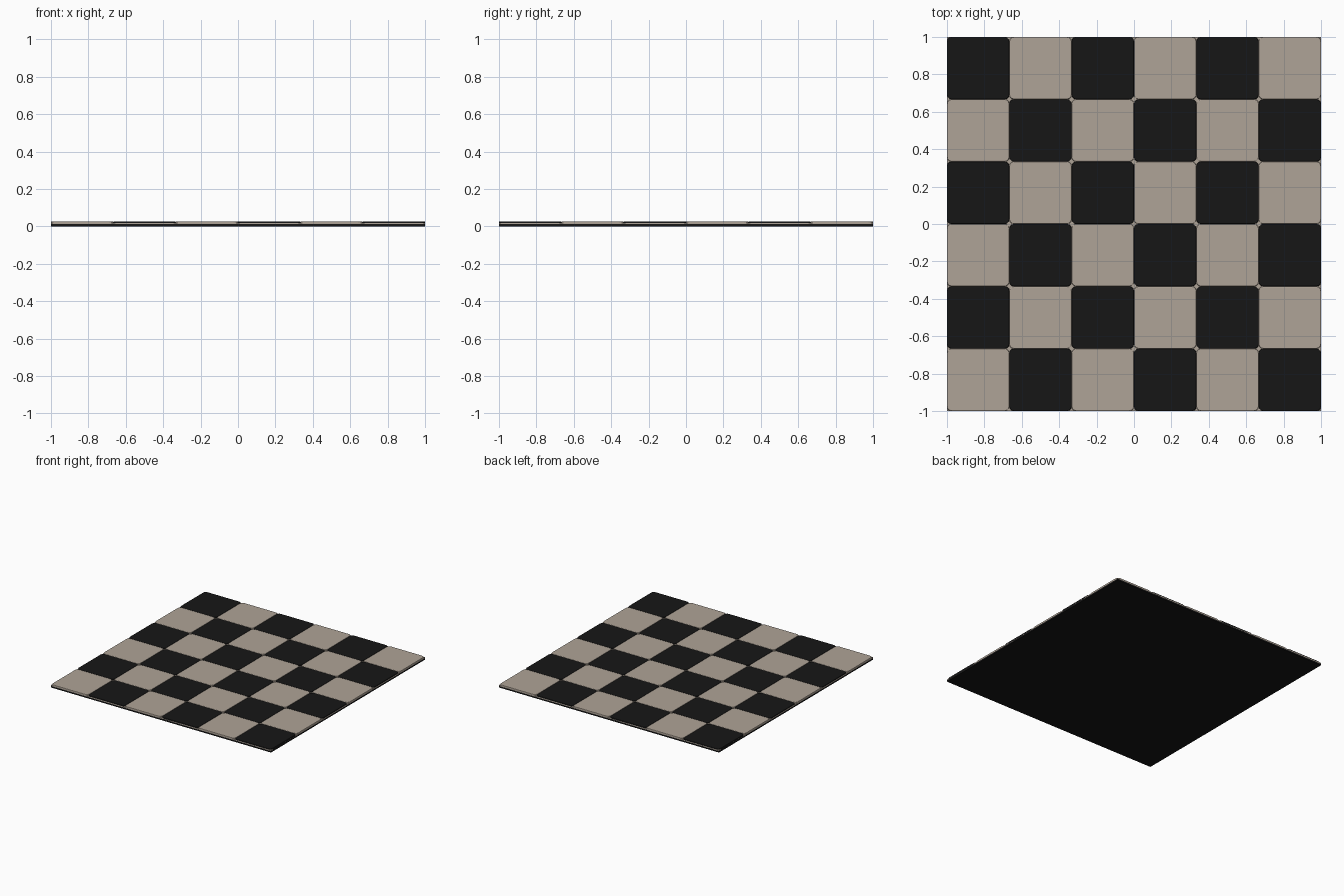
import bpy, bmesh

if "Cube" in bpy.data.objects:
    bpy.data.objects.remove(bpy.data.objects["Cube"])

N = 6
S = 2 / N


def material(name, color):
    m = bpy.data.materials.new(name)
    m.diffuse_color = color
    m.use_nodes = True
    m.node_tree.nodes["Principled BSDF"].inputs["Base Color"].default_value = m.diffuse_color
    return m


dark = material("dark", (0.008, 0.008, 0.008, 1))
light = material("light", (0.43, 0.37, 0.31, 1))


def finish(bm, name, mat):
    mesh = bpy.data.meshes.new(name)
    bm.to_mesh(mesh)
    bm.free()
    mesh.materials.append(mat)
    ob = bpy.data.objects.new(name, mesh)
    bpy.context.collection.objects.link(ob)
    return ob


def box(bm, x, y, z0, z1, size):
    vs = bmesh.ops.create_cube(bm, size=1)["verts"]
    for v in vs:
        v.co.x = x + v.co.x * size
        v.co.y = y + v.co.y * size
        v.co.z = z0 + (v.co.z + 0.5) * (z1 - z0)


# Dark backing board
bm = bmesh.new()
box(bm, 0, 0, 0, 0.012, 2)
finish(bm, "backing_board", dark)

# Light grout layer showing between tile corners
bm = bmesh.new()
box(bm, 0, 0, 0.012, 0.019, 2)
finish(bm, "grout_layer", light)


# Checker tiles: rounded corners and softened top edge
def tiles(name, parity, mat):
    bm = bmesh.new()
    for i in range(N):
        for j in range(N):
            if (i + j) % 2 == parity:
                box(bm, -1 + (i + 0.5) * S, -1 + (j + 0.5) * S, 0.012, 0.027, S)
    upright = [e for e in bm.edges
               if abs(e.verts[0].co.z - e.verts[1].co.z) > 0.01]
    bmesh.ops.bevel(bm, geom=upright, offset=0.024, segments=3,
                    profile=0.5, affect='EDGES')
    rim = [e for e in bm.edges if all(v.co.z > 0.026 for v in e.verts)]
    bmesh.ops.bevel(bm, geom=rim, offset=0.005, segments=2,
                    profile=0.5, affect='EDGES')
    finish(bm, name, mat)


tiles("light_tiles", 0, light)
tiles("dark_tiles", 1, dark)
